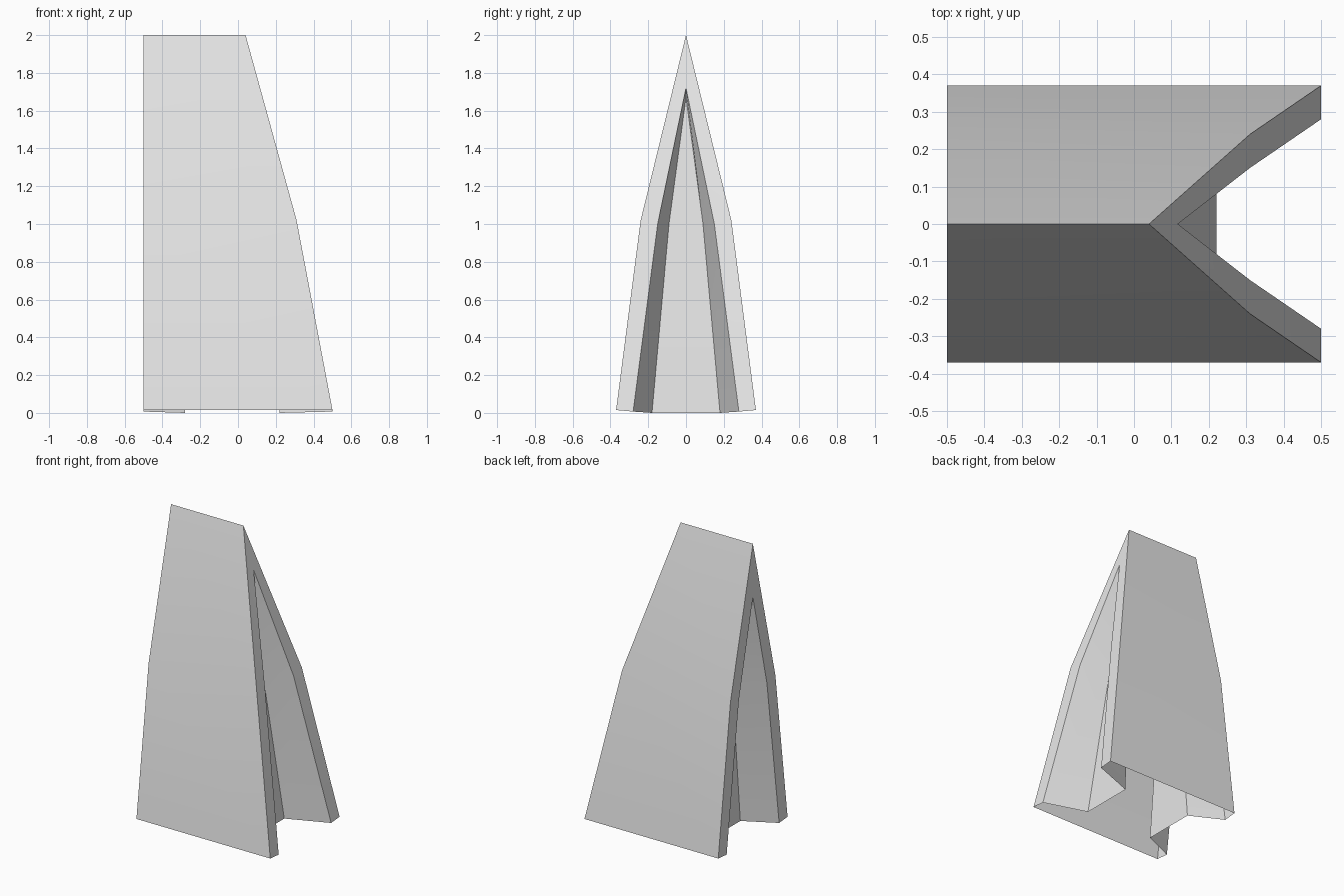
import bpy, bmesh, math

cube = bpy.data.objects.get("Cube")
if cube:
    bpy.data.objects.remove(cube)

canvas = bpy.data.materials.new("light_grey")
canvas.use_nodes = True
grey = (0.8, 0.8, 0.8, 1)
canvas.diffuse_color = grey
canvas.node_tree.nodes["Principled BSDF"].inputs["Base Color"].default_value = grey


def arch(bm, base, mid, apex):
    """Five vertices from -y foot over the apex to +y foot."""
    pts = [(p[0], -p[1], p[2]) for p in (base, mid)] + [apex, mid, base]
    return [bm.verts.new(p) for p in pts]


def bridge(bm, a, b):
    for i in range(4):
        bm.faces.new((a[i], a[i + 1], b[i + 1], b[i]))


bm = bmesh.new()

# Each end: outer edge, inner rim edge, recessed panel edge (base, mid, apex)
flared = [
    ((0.5, 0.37, 0.015), (0.31, 0.24, 1.02), (0.04, 0, 2)),
    ((0.5, 0.28, 0.007), (0.31, 0.15, 1.0), (0.117, 0, 1.72)),
    ((0.22, 0.18, 0), (0.12, 0.09, 1.0), (0.05, 0, 1.67)),
]
straight = [
    ((-0.5, 0.37, 0.015), (-0.5, 0.24, 1.02), (-0.5, 0, 2)),
    ((-0.5, 0.28, 0.007), (-0.5, 0.15, 1.0), (-0.5, 0, 1.64)),
    ((-0.28, 0.18, 0), (-0.28, 0.09, 1.0), (-0.28, 0, 1.6)),
]

outer_edges = []
for end in (flared, straight):
    outer, rim, panel = [arch(bm, *pts) for pts in end]
    bridge(bm, outer, rim)      # end border
    bridge(bm, rim, panel)      # recess walls
    bm.faces.new((panel[1], panel[2], panel[3]))    # upper panel
    bm.faces.new((panel[0], panel[1], panel[3], panel[4]))  # lower panel
    outer_edges.append(outer)

# Sloping sides, open underneath
bridge(bm, *outer_edges)
bmesh.ops.recalc_face_normals(bm, faces=bm.faces[:])

mesh = bpy.data.meshes.new("tent_shell")
bm.to_mesh(mesh)
bm.free()
mesh.materials.append(canvas)
tent = bpy.data.objects.new("tent_shell", mesh)
bpy.context.collection.objects.link(tent)
bpy.context.view_layer.objects.active = tent
tent.select_set(True)
bpy.ops.object.shade_smooth_by_angle(angle=math.radians(30))
